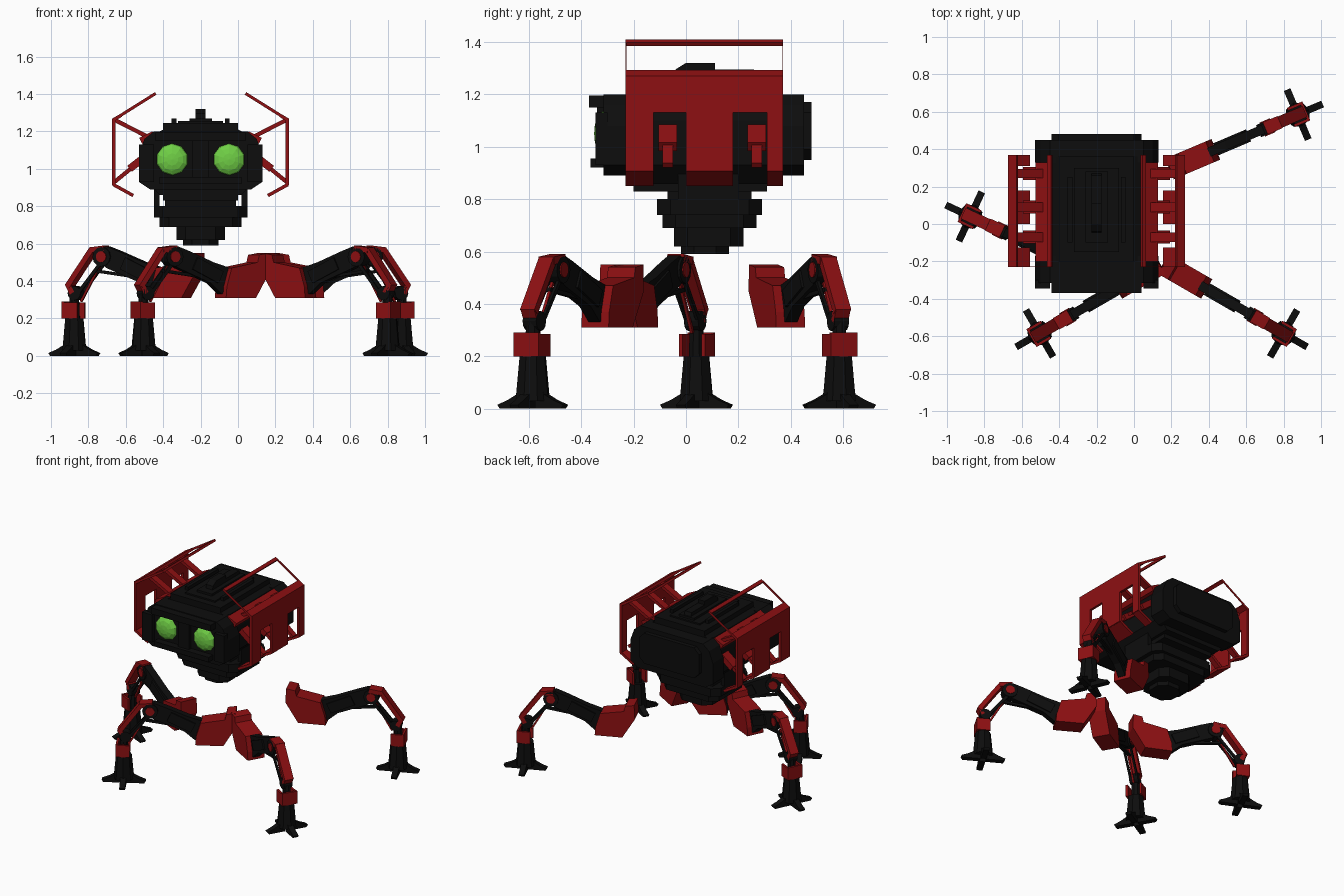
import bpy, bmesh, math
from mathutils import Matrix, Vector

if "Cube" in bpy.data.objects:
    bpy.data.objects.remove(bpy.data.objects["Cube"])


def material(name, rgb):
    m = bpy.data.materials.new(name)
    m.use_nodes = True
    m.diffuse_color = (*rgb, 1)
    node = next(n for n in m.node_tree.nodes if n.type == 'BSDF_PRINCIPLED')
    node.inputs["Base Color"].default_value = (*rgb, 1)
    return m


BLACK = material("black metal", (0.004, 0.004, 0.004))
RED = material("red armour", (0.27, 0.005, 0.006))
GREEN = material("green eye", (0.16, 0.62, 0.06))


def finish(name, bm, mat, place=None):
    bmesh.ops.recalc_face_normals(bm, faces=bm.faces)
    me = bpy.data.meshes.new(name)
    bm.to_mesh(me)
    bm.free()
    me.materials.append(mat)
    ob = bpy.data.objects.new(name, me)
    bpy.context.collection.objects.link(ob)
    if place:
        ob.matrix_world = place
    return ob


def prism(name, pts, a, b, mat, axis='y', place=None):
    """Extrude a 2D outline from a to b along an axis."""
    to3d = {'x': lambda p, q: (a, p, q), 'y': lambda p, q: (p, a, q), 'z': lambda p, q: (p, q, a)}[axis]
    bm = bmesh.new()
    face = bm.faces.new([bm.verts.new(to3d(*p)) for p in pts])
    out = bmesh.ops.extrude_face_region(bm, geom=[face])
    move = Vector([(b - a) * (axis == k) for k in 'xyz'])
    bmesh.ops.translate(bm, vec=move, verts=[v for v in out['geom'] if isinstance(v, bmesh.types.BMVert)])
    return finish(name, bm, mat, place)


def box(name, x, y, z, mat, place=None):
    return prism(name, [(x[0], z[0]), (x[1], z[0]), (x[1], z[1]), (x[0], z[1])], *y, mat, 'y', place)


def bar(name, p, q, t, a, b, mat, place=None):
    """Slanted bar in the xz plane, t thick, between y = a and y = b."""
    p, q = Vector(p), Vector(q)
    n = (q - p).orthogonal().normalized() * t / 2
    return prism(name, [p + n, q + n, q - n, p - n], a, b, mat, 'y', place)


def cone(name, r1, r2, depth, sides, local, mat, place=None):
    bm = bmesh.new()
    bmesh.ops.create_cone(bm, cap_ends=True, segments=sides, radius1=r1, radius2=r2, depth=depth, matrix=local)
    return finish(name, bm, mat, place)


CX = -0.2
HEAD = Matrix.Translation((CX, 0, 0))


def mirrored(half):
    return half + [(-x, z) for x, z in reversed(half)]


# Head shell: wide collars front and back, narrower middle
wide = mirrored([(.27, .89), (.33, .93), (.33, 1.08), (.30, 1.16), (.25, 1.2)])
mid = mirrored([(.22, .86), (.28, .93), (.28, 1.1), (.24, 1.19), (.2, 1.21)])
prism("head_middle", mid, -.2, .36, BLACK, 'y', HEAD)
prism("head_front_collar", wide, -.315, -.17, BLACK, 'y', HEAD)
prism("head_back_collar", wide, .33, .45, BLACK, 'y', HEAD)
prism("back_plate", mirrored([(.2, .95), (.24, .99), (.24, 1.13), (.2, 1.17)]), .44, .48, BLACK, 'y', HEAD)
box("brow_plate", (-.24, .24), (-.37, -.3), (1.15, 1.195), BLACK, HEAD)
box("mouth_plate", (-.22, .22), (-.365, -.3), (.92, .955), BLACK, HEAD)
box("nose_plate", (-.045, .045), (-.34, -.3), (.95, 1.16), BLACK, HEAD)
box("top_plate", (-.2, .2), (-.2, .36), (1.2, 1.245), BLACK, HEAD)
box("top_inner_plate", (-.12, .12), (-.15, .3), (1.24, 1.255), BLACK, HEAD)
prism("top_fin", [(-.05, 1.24), (-.04, 1.295), (0, 1.32), (.11, 1.32), (.11, 1.295), (.26, 1.295), (.28, 1.24)],
      -.027, .027, BLACK, 'x', HEAD)
box("fin_base", (-.06, .06), (-.1, .28), (1.24, 1.27), BLACK, HEAD)

# Underside of the head, neck and stepped base
box("head_underside", (-.2, .2), (-.2, .31), (.83, .9), BLACK, HEAD)
box("neck", (-.19, .19), (-.07, .25), (.79, .84), BLACK, HEAD)


def chamfered(hx, y0, y1, c):
    return [(-hx + c, y0), (hx - c, y0), (hx, y0 + c), (hx, y1 - c), (hx - c, y1), (-hx + c, y1),
            (-hx, y1 - c), (-hx, y0 + c)]


for hx, y0, y1, z0, z1 in ((.25, -.11, .29, .74, .8), (.22, -.09, .27, .69, .74),
                           (.13, -.045, .22, .62, .69), (.095, -.02, .165, .59, .62)):
    prism("base_step", chamfered(hx, y0, y1, .05), z0, z1, BLACK, 'z', HEAD)

# Mirrored head parts and side cages
COLUMNS = ((-.23, -.125), (0, .18), (.31, .37))
for s, side in ((1, "left"), (-1, "right")):
    def sx(x, z):
        return (s * x, z)

    box(side + "_cheek", sorted((s * .25, s * .33)), (-.345, -.3), (.93, 1.13), BLACK, HEAD)
    box(side + "_pillar", sorted((s * .22, s * .25)), (-.03, .2), (.78, .92), BLACK, HEAD)
    box(side + "_vent", sorted((s * .13, s * .155)), (-.1, .25), (1.24, 1.27), BLACK, HEAD)

    bm = bmesh.new()
    bmesh.ops.create_uvsphere(bm, u_segments=10, v_segments=8, radius=.085)
    bmesh.ops.scale(bm, vec=(1, 1, .42), verts=bm.verts)
    finish(side + "_eye", bm, GREEN,
           Matrix.Translation((CX + s * .152, -.315, 1.05)) @ Matrix.Rotation(math.pi / 2, 4, 'X'))

    # Cage wall with two openings that run out through its lower edge
    wall = [(-.23, 1.27), (-.23, .91), (-.125, .91), (-.125, 1.13), (0, 1.13), (0, .91),
            (.18, .91), (.18, 1.13), (.31, 1.13), (.31, .91), (.37, .91), (.37, 1.27)]
    prism(side + "_cage_wall", wall, s * .455, s * .473, RED, 'x', HEAD)
    bar(side + "_cage_shoulder", sx(.466, 1.262), sx(.425, 1.286), .018, -.23, .37, RED, HEAD)
    for a, b in COLUMNS:
        bar(side + "_cage_skirt", sx(.465, .915), sx(.36, .857), .018, a, b, RED, HEAD)
    # Thin open rim above the wall
    bar(side + "_cage_top_rim", sx(.26, 1.391), sx(.24, 1.403), .016, -.23, .37, RED, HEAD)
    for y in (-.23, .368):
        bar(side + "_cage_end_rim", sx(.43, 1.284), sx(.25, 1.397), .016, y, y + .002, RED, HEAD)

    # Rails on the head and struts out to the cage
    bar(side + "_rail", sx(.25, 1.185), sx(.32, 1.15), .035, -.2, .33, RED, HEAD)
    for y in (-.07, .09, .27):
        bar(side + "_upper_strut", sx(.29, 1.175), sx(.46, 1.262), .022, y - .025, y + .025, RED, HEAD)
        bar(side + "_lower_strut_socket", sx(.29, 1.07), sx(.38, 1.0), .04, y - .035, y + .035, RED, HEAD)
        bar(side + "_lower_strut", sx(.35, 1.02), sx(.46, .93), .022, y - .02, y + .02, RED, HEAD)

# Legs, built outwards along local x with the foot at the origin
HIP = [(-.74, .55), (-.745, .45), (-.66, .31), (-.475, .31), (-.48, .37), (-.51, .47), (-.67, .5), (-.68, .54)]
ARM = [(-.53, .36), (-.47, .33), (-.4, .39), (-.2, .47), (-.16, .5), (-.16, .57), (-.2, .585),
       (-.27, .56), (-.42, .5), (-.52, .47)]
TOE = [(.02, 0), (.135, 0), (.145, .015), (.1, .033), (.06, .055), (.045, .1), (.02, .1)]
TURN = Matrix.Rotation(math.pi / 2, 4, 'X')


def build_leg(name, x, y, degrees):
    place = Matrix.Translation((x, y, 0)) @ Matrix.Rotation(math.radians(degrees), 4, 'Z')

    def hub(part, px, pz, r, w, mat):
        cone(name + part, r, r, w, 12, Matrix.Translation((px, 0, pz)) @ TURN, mat, place)

    prism(name + "_hip", HIP, -.06, .06, RED, 'y', place)
    prism(name + "_upper_arm", ARM, -.025, .025, BLACK, 'y', place)
    bar(name + "_arm_sleeve", (-.46, .42), (-.3, .495), .07, -.035, .035, BLACK, place)
    bar(name + "_piston", (-.4, .417), (-.12, .455), .016, -.01, .01, BLACK, place)
    hub("_knee", -.175, .53, .052, .07, BLACK)
    hub("_knee_cap", -.175, .53, .03, .08, RED)
    # Shin plates and rods
    bar(name + "_shin_top", (-.19, .575), (-.105, .565), .03, -.035, .035, RED, place)
    bar(name + "_shin_plate", (-.115, .57), (.03, .37), .03, -.032, .032, RED, place)
    bar(name + "_shin_foot", (.028, .385), (0, .335), .03, -.03, .03, RED, place)
    for a in (-.03, .018):
        bar(name + "_shin_rod", (-.17, .5), (-.03, .33), .018, a, a + .012, BLACK, place)
    bar(name + "_shin_link", (-.15, .48), (-.04, .29), .012, -.006, .006, RED, place)
    # Ankle with an outer guard
    hub("_ankle", -.012, .335, .038, .06, BLACK)
    cone(name + "_ankle_post", .032, .026, .16, 8, Matrix.Translation((0, 0, .26)), BLACK, place)
    box(name + "_guard_front", (.035, .05), (-.055, .055), (.2, .29), RED, place)
    for a in (-.055, .04):
        box(name + "_guard_side", (-.04, .05), (a, a + .015), (.2, .285), RED, place)
    # Foot
    cone(name + "_foot", .068, .052, .17, 8, Matrix.Translation((0, 0, .115)), BLACK, place)
    for k in range(4):
        prism(name + "_toe", TOE, -.019, .019, BLACK, 'y', place @ Matrix.Rotation(k * math.pi / 2, 4, 'Z'))


for leg in (("back_left_leg", .875, .585, 23), ("front_left_leg", .8, -.585, -30),
            ("front_right_leg", -.505, -.585, 210), ("back_right_leg", -.875, .04, 155)):
    build_leg(*leg)
